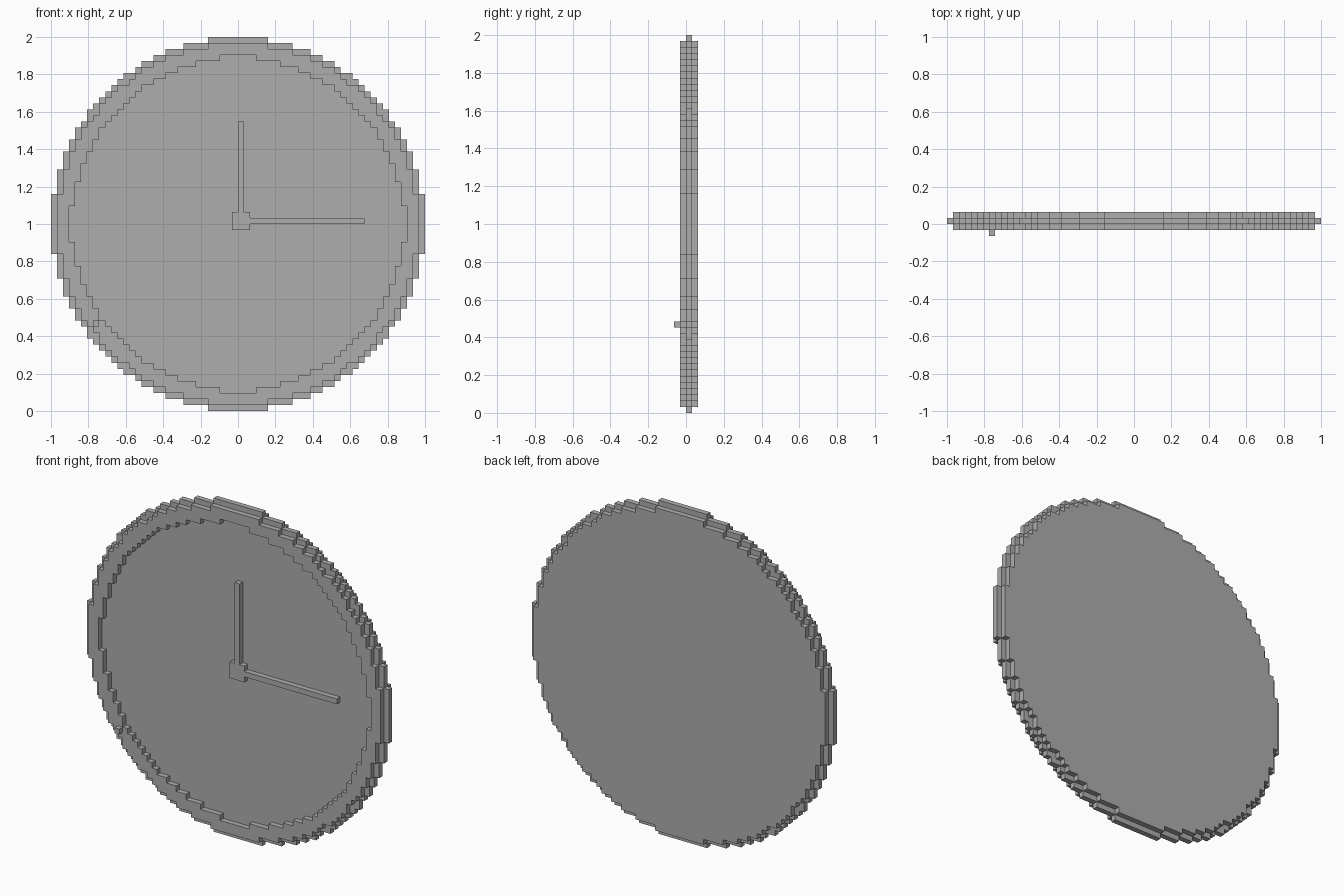
import bpy
import bmesh
import math

cube = bpy.data.objects.get("Cube")
if cube:
    bpy.data.objects.remove(cube, do_unlink=True)

U = 1 / 31          # edge length of one block
MID = 31            # height of the dial centre, in blocks

grey = bpy.data.materials.new("plain grey")
grey.use_nodes = True
grey.diffuse_color = (0.42, 0.42, 0.42, 1)
grey.node_tree.nodes["Principled BSDF"].inputs["Base Color"].default_value = grey.diffuse_color


def add_object(name, bm):
    bmesh.ops.recalc_face_normals(bm, faces=bm.faces)
    mesh = bpy.data.meshes.new(name)
    bm.to_mesh(mesh)
    bm.free()
    mesh.materials.append(grey)
    obj = bpy.data.objects.new(name, mesh)
    bpy.context.collection.objects.link(obj)
    return obj


def stepped_half(radius, cap=0):
    """Right half of a blocky circle, bottom to top; cap adds a short row at each pole."""
    def inside(a, b):
        return math.hypot(a, b) < radius or (min(a, b) < cap and max(a, b) < radius + 1)

    points, width = [], 0
    for row in range(-MID, MID):
        new = sum(inside(i + 0.5, abs(row + 0.5)) for i in range(MID))
        if new != width:
            if not points:
                points.append((0, row))
            else:
                points.append((width, row))
            if new:
                points.append((new, row))
            else:
                points.append((0, row))
            width = new
    if width:
        points += [(width, MID), (0, MID)]
    return points


def layer(name, outline, y):
    """Extrude a half outline one block deep and mirror it."""
    bm = bmesh.new()
    face = bm.faces.new([bm.verts.new((x * U, y * U, (z + MID) * U)) for x, z in outline])
    top = bmesh.ops.extrude_face_region(bm, geom=[face], use_keep_orig=True)["geom"]
    moved = [v for v in top if isinstance(v, bmesh.types.BMVert)]
    bmesh.ops.translate(bm, verts=moved, vec=(0, U, 0))
    # open the seam so the two halves join cleanly
    seam = [f for f in bm.faces if all(abs(v.co.x) < U / 10 for v in f.verts)]
    bmesh.ops.delete(bm, geom=seam, context="FACES")
    obj = add_object(name, bm)
    mirror = obj.modifiers.new("mirror", "MIRROR")
    mirror.use_clip = True
    return obj


def block(name, x, y, z):
    """Box from block ranges, z counted from the dial centre."""
    bm = bmesh.new()
    bmesh.ops.create_cube(bm, size=1)
    for v in bm.verts:
        v.co = (x[v.co.x > 0] * U, y[v.co.y > 0] * U, (z[v.co.z > 0] + MID) * U)
    return add_object(name, bm)


# Clock body: raised rim, wider middle, flat back
rim = stepped_half(29.9)
layer("front_rim", rim + stepped_half(27.4, cap=3)[::-1], -1)
layer("dial_plate", stepped_half(30.9), 0)
layer("back_plate", rim, 1)

# Hands and hub, flush with the rim
front = (-1, 0)
block("hub", (-1, 2), front, (-1, 2))
block("upright_hand", (0, 1), front, (2, 17))
block("sideways_hand", (2, 21), front, (0, 1))

# Small knob on the lower right of the rim
block("rim_knob", (-24, -23), (-2, -1), (-17, -16))
